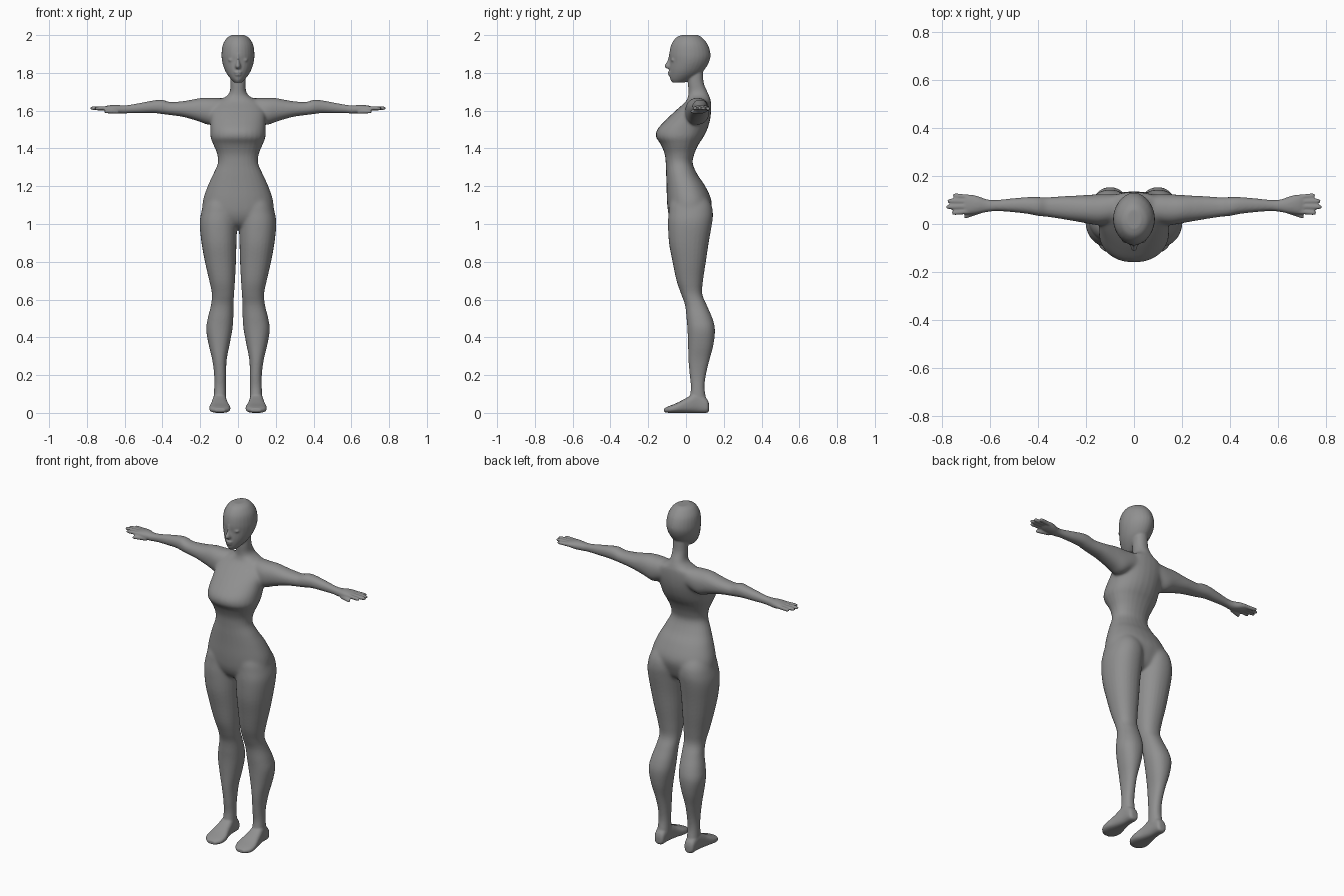
import bpy, bmesh, math
from mathutils import Vector

bm = bmesh.new()
SIDES = 28
ORDER = {'z': lambda t, a, b: (a, b, t),
         'x': lambda t, a, b: (t, a, b),
         'y': lambda t, a, b: (a, t, b)}


def spline(rows, steps=4):
    """Catmull-Rom refinement of a list of section rows."""
    out = []
    for i in range(len(rows) - 1):
        p0, p1, p2 = rows[max(i - 1, 0)], rows[i], rows[i + 1]
        p3 = rows[min(i + 2, len(rows) - 1)]
        for k in range(steps):
            u = k / steps
            out.append([0.5 * (2 * b + (c - a) * u + (2 * a - 5 * b + 4 * c - d) * u * u
                               + (3 * b - a - 3 * c + d) * u ** 3)
                        for a, b, c, d in zip(p0, p1, p2, p3)])
    return out + [list(rows[-1])]


def loft(rows, axis='z', power=2.2, side=1):
    """Closed skin through sections (position, a_min, a_max, b_min, b_max)."""
    rings = []
    for t, a0, a1, b0, b1 in spline(rows):
        ring = []
        for k in range(SIDES):
            w = 2 * math.pi * k / SIDES
            c, s = math.cos(w), math.sin(w)
            a = (a0 + a1) / 2 + (a1 - a0) / 2 * math.copysign(abs(c) ** (2 / power), c)
            b = (b0 + b1) / 2 + (b1 - b0) / 2 * math.copysign(abs(s) ** (2 / power), s)
            p = Vector(ORDER[axis](t, a, b))
            p.x *= side
            ring.append(bm.verts.new(p))
        rings.append(ring)
    for r, q in zip(rings, rings[1:]):
        for k in range(SIDES):
            n = (k + 1) % SIDES
            bm.faces.new((r[k], r[n], q[n], q[k]))
    bm.faces.new(rings[0])
    bm.faces.new(rings[-1])


def centred(rows):
    return [(z, -h, h, y0, y1) for z, h, y0, y1 in rows]


def blob(loc, size):
    res = bmesh.ops.create_uvsphere(bm, u_segments=20, v_segments=12, radius=1)
    for v in res['verts']:
        v.co = Vector([c * s + l for c, s, l in zip(v.co, size, loc)])


# torso and neck
loft(centred([
    (.97, .03, -.02, .04), (1.0, .125, -.066, .095), (1.05, .182, -.092, .122),
    (1.12, .187, -.101, .136), (1.2, .161, -.103, .102), (1.26, .133, -.105, .062),
    (1.32, .107, -.107, .036), (1.37, .11, -.113, .044), (1.42, .13, -.133, .066),
    (1.46, .145, -.158, .092), (1.5, .147, -.152, .112), (1.55, .147, -.108, .127),
    (1.6, .147, -.055, .133), (1.645, .125, -.005, .132), (1.672, .068, .01, .125),
    (1.7, .044, .013, .113), (1.75, .04, .01, .093), (1.83, .04, .01, .09)]))

# head
loft(centred([
    (2.001, .03, -.02, .06), (1.987, .057, -.052, .085), (1.95, .08, -.078, .115),
    (1.9, .087, -.088, .13), (1.86, .084, -.086, .123), (1.82, .072, -.088, .1),
    (1.79, .056, -.087, .07), (1.765, .036, -.083, .03), (1.748, .018, -.072, -.01)]),
    power=1.9)

# nose and lips
loft(centred([(1.9, .007, -.09, -.05), (1.865, .009, -.099, -.05),
              (1.836, .016, -.115, -.05), (1.822, .013, -.102, -.05)]), power=1.8)
blob((0, -.084, 1.802), (.022, .013, .007))
blob((0, -.083, 1.79), (.018, .012, .007))

leg = [
    (1.22, .05, .12, -.04, .05), (1.12, .008, .176, -.084, .126),
    (1.06, .002, .195, -.092, .143), (1.0, .004, .203, -.096, .138),
    (.9, .008, .193, -.09, .12), (.8, .011, .175, -.071, .105),
    (.7, .016, .152, -.05, .09), (.63, .021, .138, -.026, .086),
    (.57, .024, .143, -.005, .11), (.5, .025, .16, .003, .14),
    (.44, .03, .168, .008, .153), (.36, .045, .155, .011, .145),
    (.28, .06, .136, .013, .124), (.2, .063, .126, .02, .105),
    (.13, .064, .126, .026, .098), (.06, .062, .13, .015, .11)]
foot = [
    (.122, .082, .112, .012, .045), (.11, .068, .127, 0, .075), (.06, .063, .132, 0, .11),
    (0, .053, .142, 0, .078), (-.05, .04, .152, 0, .052), (-.09, .046, .147, 0, .036),
    (-.116, .07, .12, .004, .024)]
arm = [
    (.04, .03, .12, 1.57, 1.66), (.1, .005, .124, 1.545, 1.667),
    (.15, -.005, .124, 1.524, 1.668),
    (.2, .003, .121, 1.54, 1.667), (.25, .012, .118, 1.556, 1.657),
    (.3, .021, .115, 1.569, 1.649), (.36, .03, .111, 1.577, 1.646),
    (.4, .034, .112, 1.582, 1.657), (.44, .042, .112, 1.587, 1.655),
    (.5, .049, .107, 1.587, 1.644), (.57, .054, .1, 1.587, 1.631),
    (.61, .05, .102, 1.584, 1.628), (.65, .043, .116, 1.586, 1.631),
    (.685, .041, .123, 1.594, 1.628), (.705, .046, .12, 1.602, 1.622)]
# base x, base y, tip x, tip y, height: thumb first, then four fingers
fingers = [(.635, .055, .708, .03, 1.595), (.68, .053, .758, .046, 1.612),
           (.68, .073, .781, .071, 1.613), (.68, .093, .776, .096, 1.612),
           (.68, .111, .754, .119, 1.61)]

for side in (1, -1):
    loft(leg, side=side)
    loft(foot, 'y', 2.6, side)
    loft(arm, 'x', side=side)
    # eye
    blob((side * .034, -.066, 1.868), (.018, .014, .009))
    for x0, y0, x1, y1, z in fingers:
        rows = []
        for u, r in ((0, .011), (.4, .0103), (.85, .0097), (1, .006)):
            x, y = x0 + (x1 - x0) * u, y0 + (y1 - y0) * u
            rows.append((x, y - r, y + r, z - r, z + r))
        loft(rows, 'x', side=side)

bmesh.ops.recalc_face_normals(bm, faces=bm.faces[:])
mesh = bpy.data.meshes.new("figure_body")
bm.to_mesh(mesh)
bm.free()
body = bpy.data.objects.new("figure_body", mesh)
bpy.context.collection.objects.link(body)

# fuse the parts into one skin
fuse = body.modifiers.new("fuse", 'REMESH')
fuse.mode = 'VOXEL'
fuse.voxel_size = .005
fuse.use_smooth_shade = True
soften = body.modifiers.new("soften", 'SMOOTH')
soften.factor = .5
soften.iterations = 5
fused = bpy.data.meshes.new_from_object(body.evaluated_get(bpy.context.evaluated_depsgraph_get()))
body.modifiers.clear()
body.data = fused

# blend the shoulder and hip joints more strongly
joints = body.vertex_groups.new(name="joints")
for v in fused.vertices:
    near = [1 - math.dist((abs(v.co.x), v.co.z), c) / r
            for c, r in (((.14, 1.58), .14), ((.1, 1.08), .19))]
    weight = min(1, 2.5 * max(near))
    if weight > 0:
        joints.add([v.index], weight, 'REPLACE')
blend = body.modifiers.new("blend", 'SMOOTH')
blend.factor = .5
blend.iterations = 40
blend.vertex_group = "joints"

# dark grey skin
grey = bpy.data.materials.new("dark_grey")
grey.diffuse_color = (.28, .28, .28, 1)
body.data.materials.clear()
body.data.materials.append(grey)
